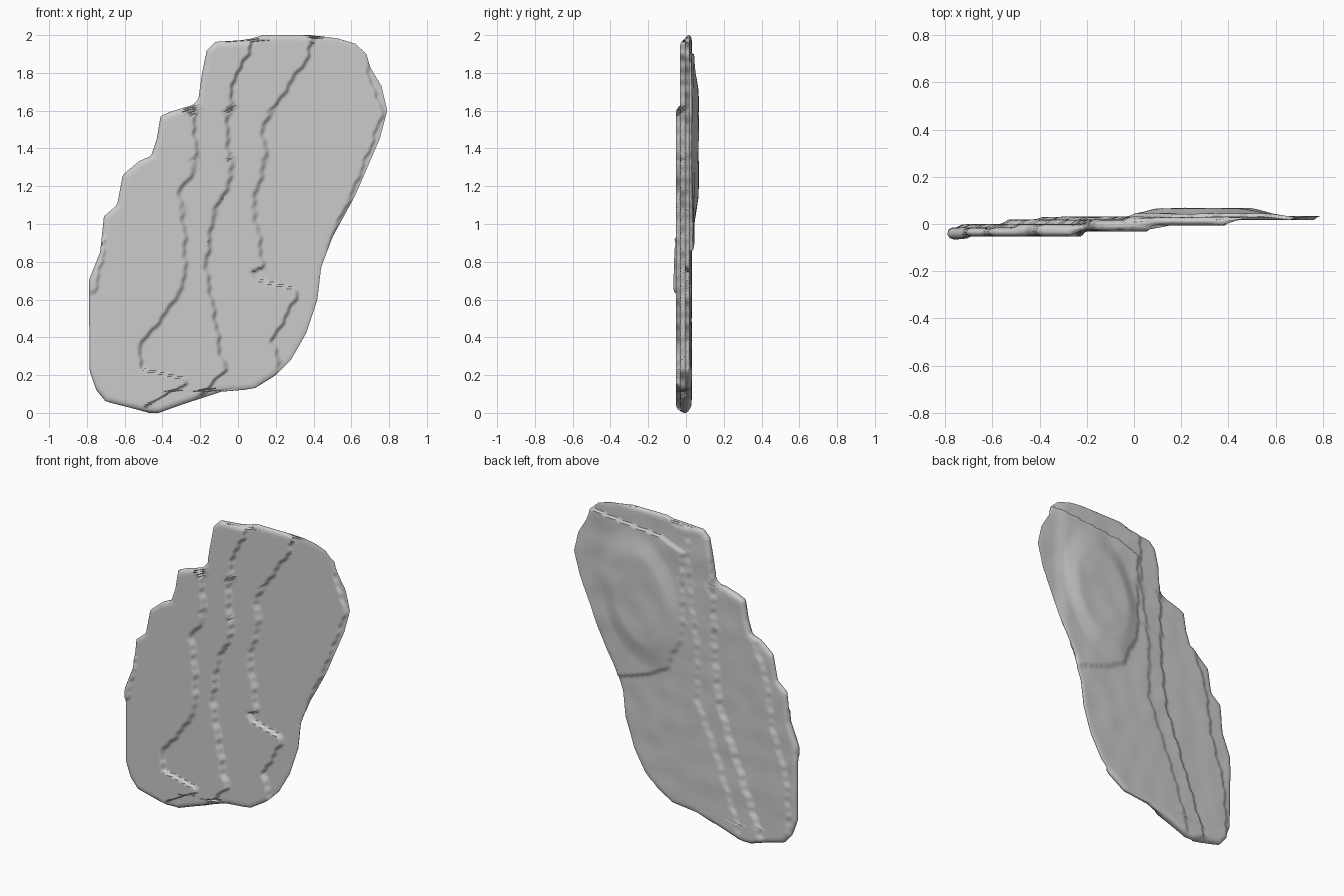
import bpy, bmesh, math
from mathutils import Vector, noise

if "Cube" in bpy.data.objects:
    bpy.data.objects.remove(bpy.data.objects["Cube"])

ROWS, COLS = 170, 130

# Outline, listed as (x, z) from bottom to top
LEFT = [(-.47, 0), (-.58, .03), (-.7, .06), (-.75, .12), (-.785, .22), (-.79, .7), (-.73, .85),
        (-.71, 1.04), (-.64, 1.1), (-.61, 1.26), (-.52, 1.335), (-.46, 1.36), (-.43, 1.45),
        (-.41, 1.57), (-.37, 1.59), (-.24, 1.63), (-.21, 1.66), (-.19, 1.8), (-.165, 1.92),
        (-.12, 1.965), (.05, 1.975), (.13, 2)]
RIGHT = [(-.42, 0), (-.28, .05), (-.2, .075), (-.08, .115), (.08, .125), (.2, .2), (.28, .28),
         (.36, .42), (.42, .6), (.44, .77), (.5, .93), (.62, 1.15), (.75, 1.45), (.79, 1.6),
         (.76, 1.73), (.7, 1.83), (.68, 1.9), (.62, 1.955), (.52, 1.985), (.38, 2)]

# Layer edges on the front: path, depth change when passing left to right
FRONT = [
    ([(-1, .6), (-.76, .64), (-.73, .75), (-.7, .92), (-1, .96)], .013),
    ([(-.5, .03), (-.28, .15), (-.28, .18), (-.5, .23), (-.53, .34), (-.35, .57), (-.28, .7),
      (-.28, .95), (-.31, 1.18), (-.23, 1.28), (-.22, 1.42), (-.25, 1.66)], .022),
    ([(-.24, .05), (-.06, .23), (-.09, .3), (-.12, .5), (-.17, .77), (-.13, 1.05), (-.03, 1.25),
      (-.06, 1.5), (-.02, 1.78), (.06, 1.9), (.06, 1.98)], .025),
    ([(.24, .2), (.18, .38), (.31, .61), (.31, .65), (.1, .71), (.07, .745), (.13, .77), (.12, .9),
      (.08, 1.1), (.15, 1.35), (.13, 1.52), (.3, 1.78), (.37, 1.88), (.4, 1.99)], .022),
    ([(.6, .85), (.49, .92), (.6, 1.15), (.7, 1.4), (.77, 1.6), (.7, 1.75), (.69, 1.85), (.8, 1.9)], .014)]

# Layer edges on the back
BACK = [
    ([(-.75, .1), (-.72, .5), (-.62, .8), (-.58, 1.1), (-.5, 1.3)], .014),
    ([(-.55, .06), (-.42, .4), (-.25, .85), (-.21, 1.2), (-.2, 1.7)], .02),
    ([(-.4, .08), (-.25, .5), (-.1, .85), (-.1, 1.2), (-.04, 1.6), (-.03, 1.9)], .012),
    ([(.6, .8), (.42, .88), (.25, .93), (.12, 1.0), (.0, 1.25), (.0, 1.8), (.15, 1.86), (.8, 1.92)], .014)]


def path_x(path, z):
    if z <= path[0][1]:
        return path[0][0]
    for (x0, z0), (x1, z1) in zip(path, path[1:]):
        if z <= z1:
            return x0 + (x1 - x0) * (z - z0) / (z1 - z0)
    return path[-1][0]


def smooth(t):
    t = max(0, min(1, t))
    return t * t * (3 - 2 * t)


def layers(base, steps, x, z, width):
    for path, rise in steps:
        wobble = .006 * math.sin(z * 41 + rise * 900) + .004 * math.sin(z * 97)
        base += rise * smooth((x - path_x(path, z) - wobble) / width + .5)
    return base


def front_y(x, z):
    return layers(-.066, FRONT, x, z, .022)


def back_y(x, z):
    # Terraces plus the raised mound on the upper back
    y = layers(-.016, BACK, x, z, .04)
    r = math.hypot((x - .3 - .15 * (z - 1.45)) / .3, (z - 1.42) / .45)
    y += .022 * smooth((1 - r) / .4)
    y -= .012 * smooth((x - .55) / .12)
    return y + .004 * noise.noise(Vector((x * 7, 0, z * 7)))


outline = [Vector(p) for p in LEFT + RIGHT[::-1]]


def rim_distance(x, z):
    p = Vector((x, z))
    best = 9
    for a, b in zip(outline, outline[1:] + outline[:1]):
        d = b - a
        t = max(0, min(1, (p - a).dot(d) / d.length_squared))
        best = min(best, (p - a - d * t).length)
    return best


# Stone slab: stacked closed rings, front then back
bm = bmesh.new()
rings = []
for i in range(ROWS + 1):
    s = i / ROWS
    z = 2 * (.75 * s + .25 * (1 - math.cos(math.pi * s)) / 2)
    xl, xr = path_x(LEFT, z), path_x(RIGHT, z)
    front, back = [], []
    for j in range(COLS + 1):
        u = j / COLS
        u = .7 * u + .3 * (1 - math.cos(math.pi * u)) / 2
        x = xl + (xr - xl) * u
        f, b = front_y(x, z), back_y(x, z)
        k = min(1, rim_distance(x, z) / .035)
        t = .2 + .8 * math.sqrt(1 - (1 - k) ** 2)
        mid = (f + b) / 2
        front.append(bm.verts.new((x, mid + (f - mid) * t, z)))
        back.append(bm.verts.new((x, mid + (b - mid) * t, z)))
    rings.append(front + back[::-1])
n = len(rings[0])
for lo, hi in zip(rings, rings[1:]):
    for j in range(n):
        k = (j + 1) % n
        bm.faces.new((lo[j], lo[k], hi[k], hi[j]))
bm.faces.new(rings[0][::-1])
bm.faces.new(rings[-1])
bmesh.ops.recalc_face_normals(bm, faces=bm.faces)
mesh = bpy.data.meshes.new("stone_slab")
bm.to_mesh(mesh)
bm.free()
slab = bpy.data.objects.new("stone_slab", mesh)
bpy.context.collection.objects.link(slab)
bpy.context.view_layer.objects.active = slab
slab.select_set(True)
bpy.ops.object.shade_smooth_by_angle(angle=math.radians(50))
